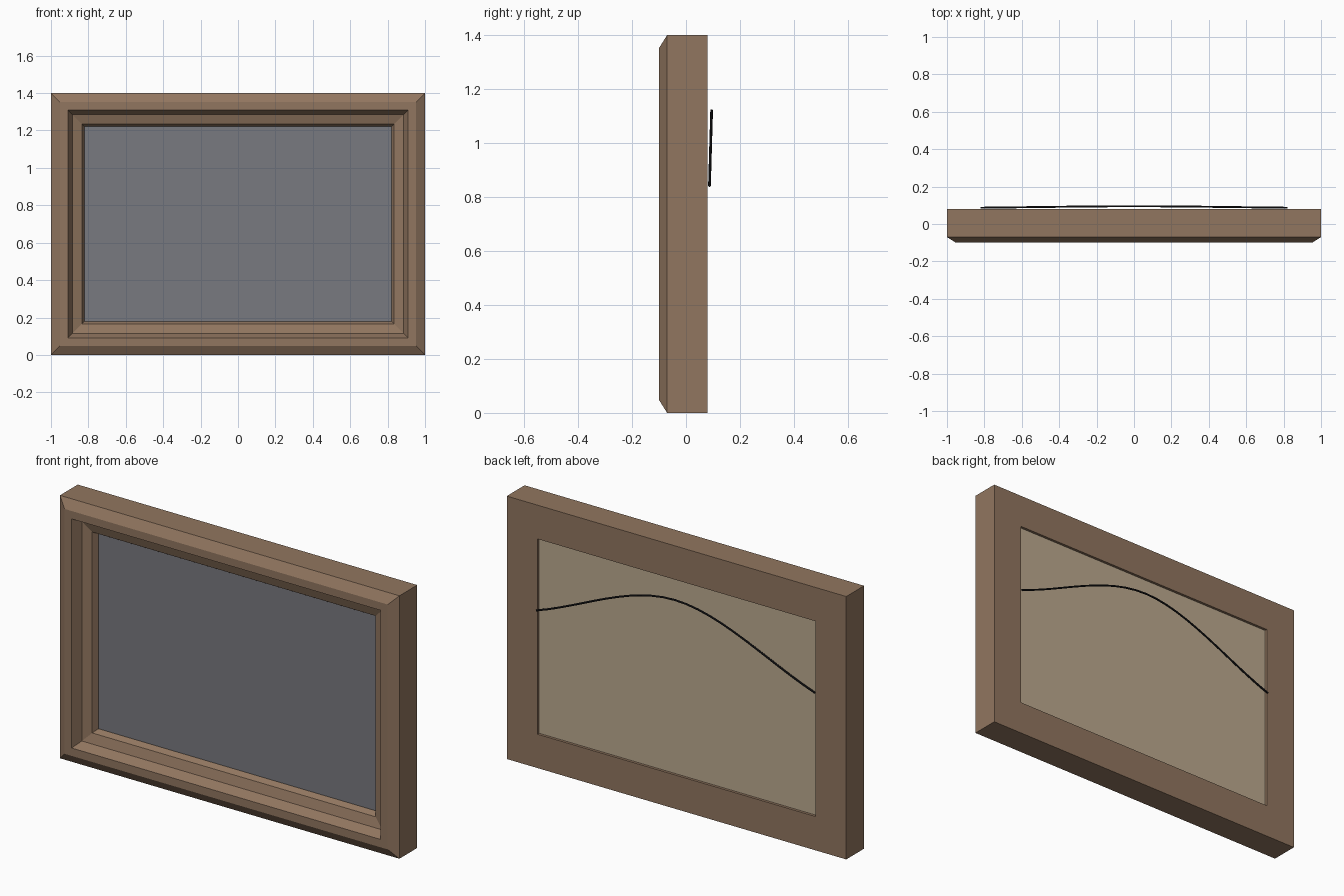
import bpy, bmesh
from mathutils import Vector

if "Cube" in bpy.data.objects:
    bpy.data.objects.remove(bpy.data.objects["Cube"])

W, H = 1.0, 1.4          # half width, full height


def material(name, rgb):
    m = bpy.data.materials.new(name)
    m.diffuse_color = (*rgb, 1.0)
    m.use_nodes = True
    m.node_tree.nodes["Principled BSDF"].inputs["Base Color"].default_value = m.diffuse_color
    return m


wood = material("brown wood", (0.285, 0.182, 0.116))
grey = material("grey picture", (0.19, 0.193, 0.215))
card = material("tan backing", (0.50, 0.40, 0.275))
black = material("black wire", (0.012, 0.012, 0.014))


def add_object(name, bm, mat):
    bmesh.ops.recalc_face_normals(bm, faces=bm.faces)
    me = bpy.data.meshes.new(name)
    bm.to_mesh(me)
    bm.free()
    me.materials.append(mat)
    ob = bpy.data.objects.new(name, me)
    bpy.context.collection.objects.link(ob)
    return ob


# Moulded frame: profile (inset from outer edge, depth) swept round four mitred corners
profile = [(0, 0.08), (0, -0.07), (0.048, -0.10), (0.09, -0.10),
           (0.115, -0.05), (0.165, -0.034), (0.18, -0.008), (0.18, 0.08)]
bm = bmesh.new()
rings = []
for sx, top in ((-1, 0), (1, 0), (1, 1), (-1, 1)):
    rings.append([bm.verts.new((sx * (W - d), y, H - d if top else d))
                  for d, y in profile])
n = len(profile)
for i in range(4):
    a, b = rings[i], rings[(i + 1) % 4]
    for j in range(n):
        k = (j + 1) % n
        bm.faces.new((a[j], a[k], b[k], b[j]))
add_object("frame", bm, wood)


# Flat boards filling the opening
def board(name, y0, y1, mat):
    bm = bmesh.new()
    bmesh.ops.create_cube(bm, size=1)
    bmesh.ops.scale(bm, vec=(1.64, y1 - y0, 1.04), verts=bm.verts)
    bmesh.ops.translate(bm, vec=(0, (y0 + y1) / 2, H / 2), verts=bm.verts)
    add_object(name, bm, mat)


board("picture_panel", -0.003, 0.03, grey)
board("backing_board", 0.03, 0.066, card)

# Hanging wire: three-point curve bowed up at the middle
cu = bpy.data.curves.new("hanging_wire", 'CURVE')
cu.dimensions = '3D'
cu.bevel_depth = 0.005
cu.bevel_resolution = 2
cu.use_fill_caps = True
sp = cu.splines.new('BEZIER')
sp.bezier_points.add(2)
ends = [Vector((-0.82, 0.087, 0.842)), Vector((0, 0.095, 1.12)), Vector((0.82, 0.087, 0.842))]
across = Vector((0.273, 0, 0))
handles = [(ends[1] - ends[0]) / 3, across, (ends[2] - ends[1]) / 3]
for p, co, h in zip(sp.bezier_points, ends, handles):
    p.handle_left_type = p.handle_right_type = 'FREE'
    p.co, p.handle_left, p.handle_right = co, co - h, co + h
cu.materials.append(black)
wire = bpy.data.objects.new("hanging_wire", cu)
bpy.context.collection.objects.link(wire)
bpy.context.view_layer.objects.active = wire
wire.select_set(True)
bpy.ops.object.convert(target='MESH')
bpy.ops.object.shade_smooth_by_angle()
